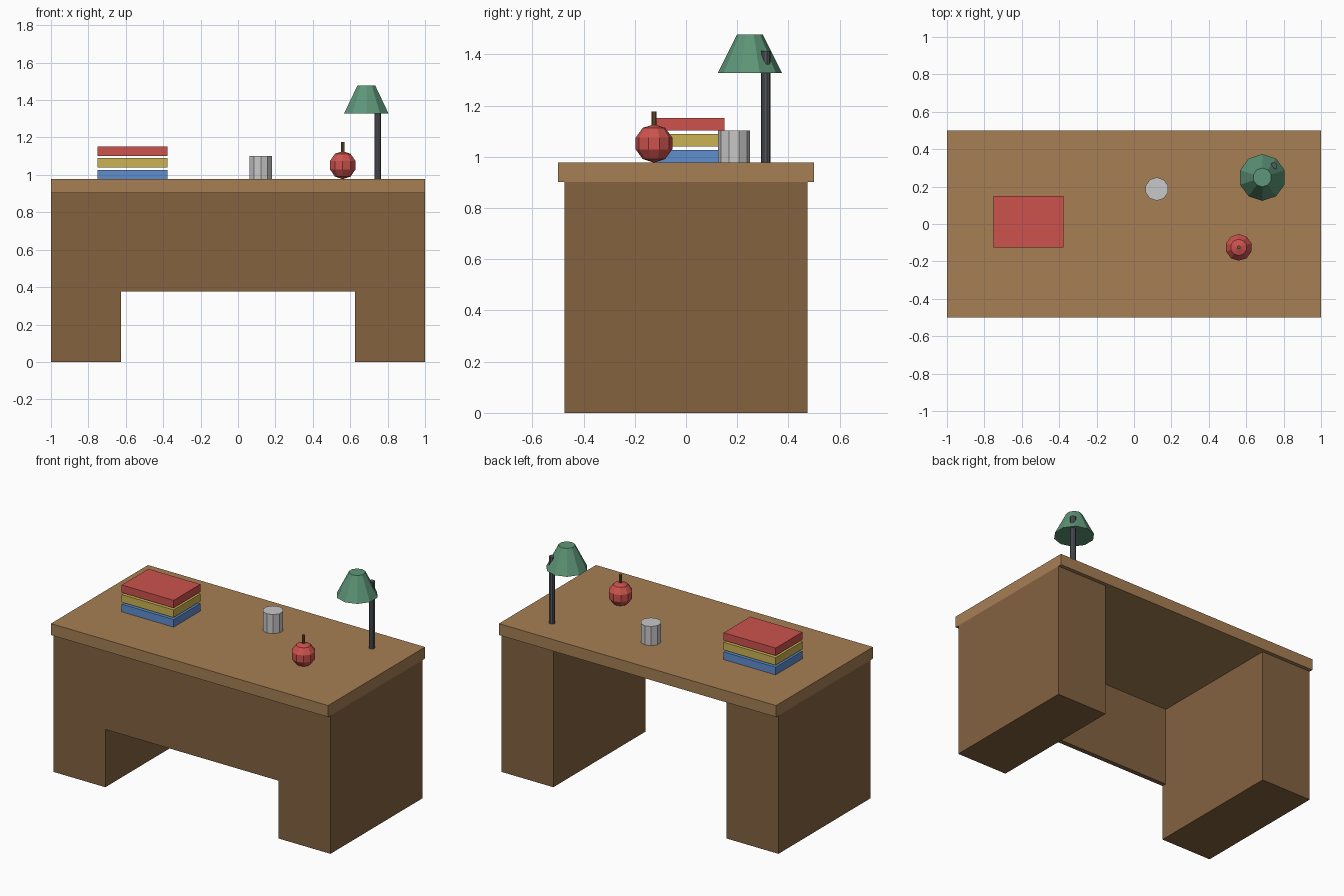
import bpy, bmesh
from mathutils import Matrix, Vector

if "Cube" in bpy.data.objects:
    bpy.data.objects.remove(bpy.data.objects["Cube"])


def material(name, rgb):
    lin = [c / 255 / 12.92 if c / 255 <= 0.04045 else ((c / 255 + 0.055) / 1.055) ** 2.4 for c in rgb]
    m = bpy.data.materials.new(name)
    m.diffuse_color = (*lin, 1)
    m.use_nodes = True
    m.node_tree.nodes["Principled BSDF"].inputs["Base Color"].default_value = m.diffuse_color
    return m


LIGHT_WOOD = material("light wood", (166, 127, 84))
DARK_WOOD = material("dark wood", (131, 98, 64))
RED = material("red", (204, 82, 77))
YELLOW = material("yellow", (203, 178, 82))
BLUE = material("blue", (95, 141, 206))
GREY = material("light grey", (200, 200, 200))
GREEN = material("lamp green", (94, 150, 120))
METAL = material("dark metal", (86, 88, 93))
BROWN = material("stem brown", (122, 86, 54))


def finish(name, bm, mat):
    me = bpy.data.meshes.new(name)
    bm.to_mesh(me)
    bm.free()
    me.materials.append(mat)
    ob = bpy.data.objects.new(name, me)
    bpy.context.collection.objects.link(ob)
    return ob


def box(name, lo, hi, mat):
    lo, hi = Vector(lo), Vector(hi)
    bm = bmesh.new()
    bmesh.ops.create_cube(bm, size=1, matrix=Matrix.Translation((lo + hi) / 2) @ Matrix.Diagonal((*(hi - lo), 1)))
    return finish(name, bm, mat)


def cone(name, x, y, z0, z1, r0, r1, mat, sides=10):
    bm = bmesh.new()
    bmesh.ops.create_cone(bm, cap_ends=True, segments=sides, radius1=r0, radius2=r1, depth=z1 - z0,
                          matrix=Matrix.Translation((x, y, (z0 + z1) / 2)))
    return finish(name, bm, mat)


# Desk: top, two pedestals and the front panel
UNDER, TOP = 0.902, 0.977
box("desk_top", (-1, -0.5, UNDER), (1, 0.5, TOP), LIGHT_WOOD)
box("left_pedestal", (-1, -0.475, 0), (-0.625, 0.475, UNDER), DARK_WOOD)
box("right_pedestal", (0.625, -0.475, 0), (1, 0.475, UNDER), DARK_WOOD)
box("front_panel", (-0.625, -0.475, 0.377), (0.625, -0.444, UNDER), DARK_WOOD)

# Stack of books with small gaps
for i, (label, mat) in enumerate((("bottom", BLUE), ("middle", YELLOW), ("top", RED))):
    z = TOP + i * 0.0625
    box(label + "_book", (-0.752, -0.125, z), (-0.377, 0.15, z + 0.05), mat)

# Cup
cone("cup", 0.122, 0.187, TOP, TOP + 0.125, 0.0625, 0.0625, GREY)

# Apple and its stem
bm = bmesh.new()
bmesh.ops.create_uvsphere(bm, u_segments=10, v_segments=5, radius=0.075,
                          matrix=Matrix.Translation((0.56, -0.125, TOP + 0.075)))
finish("apple", bm, RED)
cone("apple_stem", 0.56, -0.125, 1.115, 1.177, 0.01, 0.01, BROWN)

# Desk lamp: the post pokes through the back of the shade
cone("lamp_post", 0.748, 0.311, TOP, 1.413, 0.0188, 0.0188, METAL)
cone("lamp_shade", 0.686, 0.249, 1.328, 1.478, 0.125, 0.05, GREEN)
